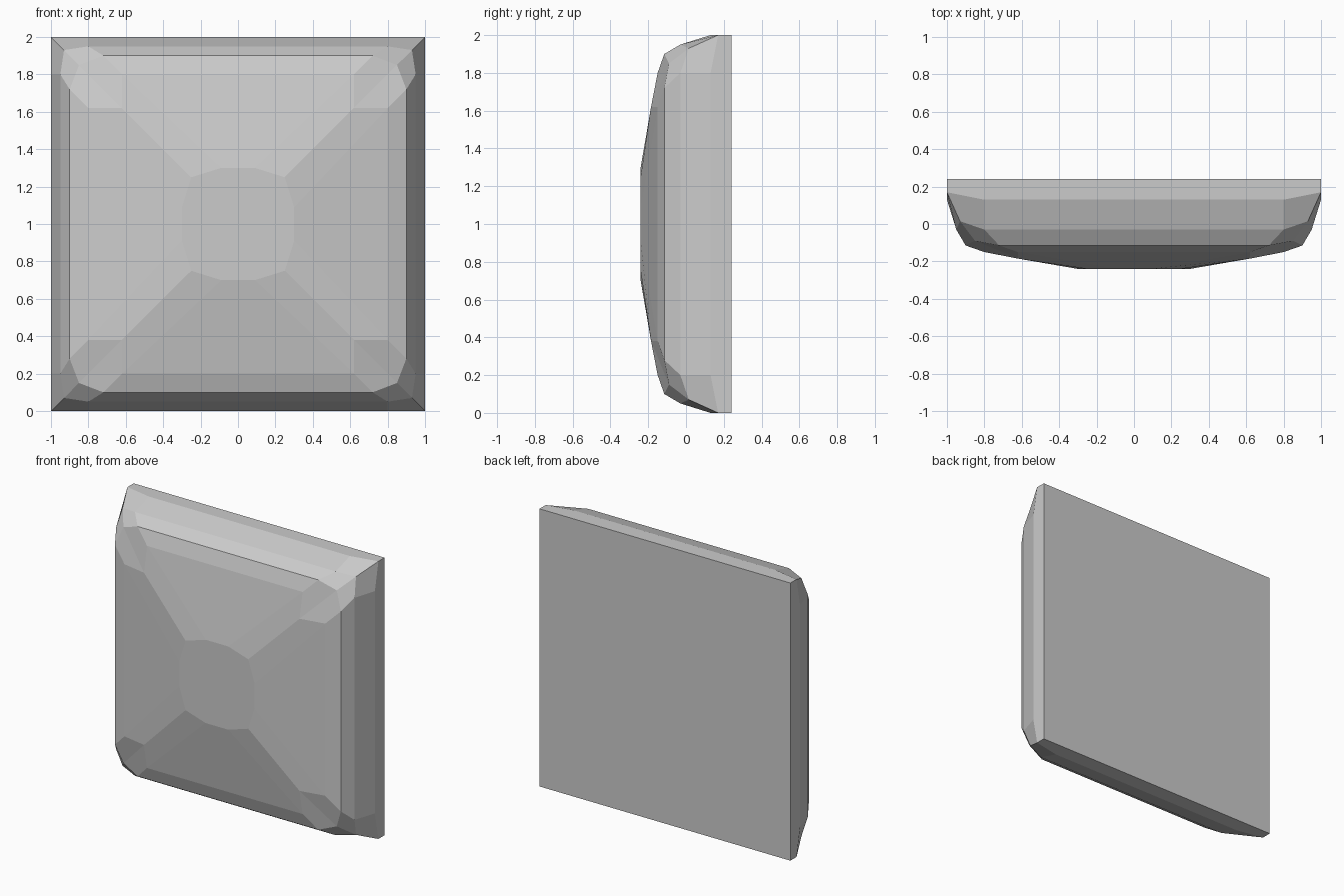
import bpy, bmesh

if "Cube" in bpy.data.objects:
    bpy.data.objects.remove(bpy.data.objects["Cube"])

# Rings from back to front: side half-width, side end, corner offset, side y, corner y
RINGS = [
    (1.00, 0.80, 1.00, 0.24, 0.24),     # back rim
    (1.00, 0.80, 1.00, 0.13, 0.17),     # top of straight wall
    (0.95, 0.80, 0.93, -0.03, 0.015),   # rounded side
    (0.90, 0.72, 0.85, -0.115, -0.09),  # front edge
    (0.80, 0.62, 0.62, -0.15, -0.185),  # shoulder
    (0.30, 0.09, 0.25, -0.24, -0.24),   # flat centre
]


def ring_points(a, b, c, y, yc):
    """Twelve points: two per side plus one per corner, by quarter turns."""
    points = []
    x_axis = (1, 0)
    for _ in range(4):
        ux, uz = x_axis
        for u, v, d in ((a, -b, y), (a, b, y), (c, c, yc)):
            points.append((u * ux - v * uz, d, 1 + u * uz + v * ux))
        x_axis = (-uz, ux)
    return points


# Faceted pillow-shaped panel
bm = bmesh.new()
rings = [[bm.verts.new(p) for p in ring_points(*r)] for r in RINGS]
for lower, upper in zip(rings, rings[1:]):
    for i in range(12):
        j = (i + 1) % 12
        bm.faces.new((lower[i], lower[j], upper[j], upper[i]))
bm.faces.new(rings[0])
bm.faces.new(rings[-1])
bmesh.ops.recalc_face_normals(bm, faces=bm.faces)

mesh = bpy.data.meshes.new("pillow_panel")
bm.to_mesh(mesh)
bm.free()
panel = bpy.data.objects.new("pillow_panel", mesh)
bpy.context.collection.objects.link(panel)
